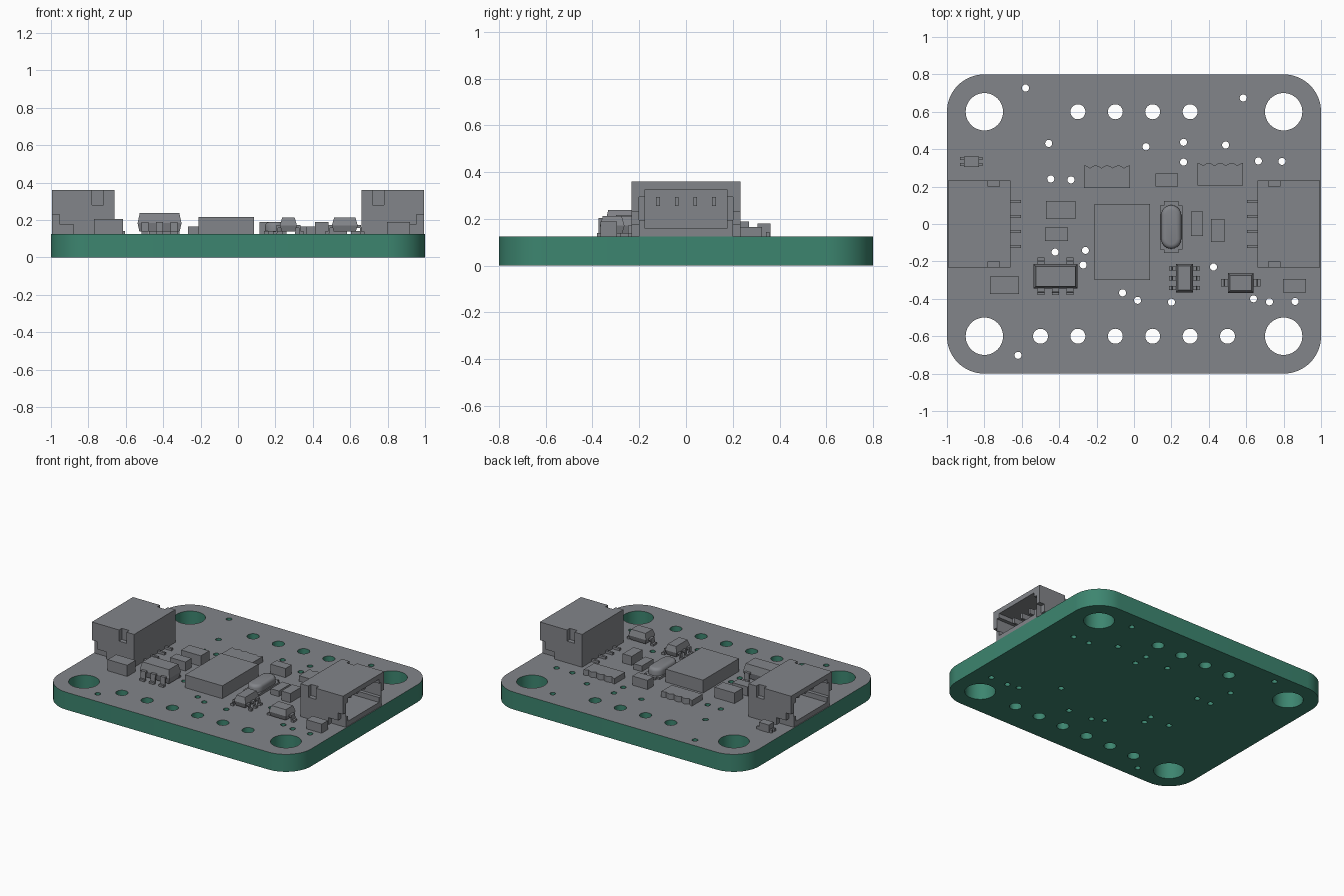
import bpy, bmesh, math

if "Cube" in bpy.data.objects:
    bpy.data.objects.remove(bpy.data.objects["Cube"])

TOP = 0.125  # upper surface of the board


def material(name, rgb):
    m = bpy.data.materials.new(name)
    m.diffuse_color = (*rgb, 1)
    m.use_nodes = True
    m.node_tree.nodes["Principled BSDF"].inputs["Base Color"].default_value = m.diffuse_color
    return m


GREEN = material("board_green", (0.046, 0.235, 0.16))
GRAY = material("part_gray", (0.225, 0.233, 0.252))


def finish(name, bm, mats=(GRAY,), smooth=False):
    bmesh.ops.recalc_face_normals(bm, faces=bm.faces[:])
    me = bpy.data.meshes.new(name)
    bm.to_mesh(me)
    bm.free()
    for m in mats:
        me.materials.append(m)
    ob = bpy.data.objects.new(name, me)
    bpy.context.collection.objects.link(ob)
    if smooth:
        bpy.ops.object.select_all(action='DESELECT')
        ob.select_set(True)
        bpy.context.view_layer.objects.active = ob
        bpy.ops.object.shade_smooth_by_angle(angle=math.radians(30))
    return ob


def add_loft(bm, rings):
    """Rings of equal point count, capped at both ends."""
    loops = [[bm.verts.new(p) for p in r] for r in rings]
    n = len(loops[0])
    for a, b in zip(loops, loops[1:]):
        for i in range(n):
            j = (i + 1) % n
            bm.faces.new((a[i], a[j], b[j], b[i]))
    bm.faces.new(loops[0][::-1])
    bm.faces.new(loops[-1])


def rect(x0, x1, y0, y1, z, d=0.0):
    return [(x0 + d, y0 + d, z), (x1 - d, y0 + d, z), (x1 - d, y1 - d, z), (x0 + d, y1 - d, z)]


def boxes(name, items):
    bm = bmesh.new()
    for x0, x1, y0, y1, z0, z1 in items:
        add_loft(bm, [rect(x0, x1, y0, y1, z0), rect(x0, x1, y0, y1, z1)])
    return finish(name, bm)


def arc(cx, cy, r, a0, a1, n):
    return [(cx + r * math.cos(math.radians(a0 + (a1 - a0) * i / n)),
             cy + r * math.sin(math.radians(a0 + (a1 - a0) * i / n))) for i in range(n + 1)]


# Board: rounded outline with round holes, top face gray, all else green
outline = []
for cx, cy, a in ((0.8, 0.6, 0), (-0.8, 0.6, 90), (-0.8, -0.6, 180), (0.8, -0.6, 270)):
    outline += arc(cx, cy, 0.2, a, a + 90, 16)
holes = [(x, y, 0.1, 48) for x in (-0.8, 0.8) for y in (-0.6, 0.6)]
holes += [(-0.5 + 0.2 * i, -0.6, 0.04, 32) for i in range(6)]
holes += [(-0.3 + 0.2 * i, 0.6, 0.04, 32) for i in range(4)]
vias = [(-.58, .727), (.584, .674), (-.456, .431), (.064, .413), (.265, .437), (.49, .422),
        (.265, .331), (.665, .337), (.791, .335), (-.445, .241), (-.337, .236), (-.422, -.15),
        (-.26, -.141), (-.272, -.219), (-.061, -.368), (.019, -.408), (.2, -.418),
        (.425, -.23), (.639, -.4), (.724, -.416), (.861, -.414), (-.62, -.702)]
holes += [(x, y, 0.019, 20) for x, y in vias]
cu = bpy.data.curves.new("board_profile", 'CURVE')
cu.dimensions = '2D'
cu.fill_mode = 'BOTH'
cu.extrude = TOP / 2
for pts in [outline] + [arc(x, y, r, 0, 360, n)[:-1] for x, y, r, n in holes]:
    sp = cu.splines.new('POLY')
    sp.points.add(len(pts) - 1)
    for p, q in zip(sp.points, pts):
        p.co = (q[0], q[1], 0, 1)
    sp.use_cyclic_u = True
profile = bpy.data.objects.new("board_profile", cu)
bpy.context.collection.objects.link(profile)
dg = bpy.context.evaluated_depsgraph_get()
flat = bpy.data.meshes.new_from_object(profile.evaluated_get(dg))
bm = bmesh.new()
bm.from_mesh(flat)
bpy.data.objects.remove(profile)
bmesh.ops.remove_doubles(bm, verts=bm.verts[:], dist=1e-5)
bmesh.ops.translate(bm, verts=bm.verts[:], vec=(0, 0, TOP / 2))
bmesh.ops.recalc_face_normals(bm, faces=bm.faces[:])
bm.normal_update()
for f in bm.faces:
    f.material_index = 1 if all(v.co.z > TOP - 1e-4 for v in f.verts) else 0
finish("circuit_board", bm, (GREEN, GRAY), smooth=True)

# Side connectors: hollow housing opening outward, contacts and solder legs
PIN_Y = (-0.12, -0.04, 0.04, 0.12)
for side in ("right", "left"):
    house = boxes(side + "_connector_housing", [(0.66, 0.995, -0.233, 0.233, TOP, 0.36)])
    cuts = [(0.72, 1.1, -0.175, 0.175, 0.16, 0.325), (0.8, 1.1, -0.2, 0.2, 0.195, 0.295)]
    for s in (-1, 1):
        y0, y1 = sorted((s * 0.201, s * 0.3))
        cuts += [(0.72, 0.78, y0, y1, 0.28, 0.4), (0.88, 1.1, y0, y1, 0.1, 0.176),
                 (0.955, 1.1, y0, y1, 0.15, 0.23)]
    cutter = boxes("cutter", cuts)
    cutter.hide_render = True
    mod = house.modifiers.new("hollow", 'BOOLEAN')
    mod.operation = 'DIFFERENCE'
    mod.solver = 'EXACT'
    mod.use_self = True
    mod.object = cutter
    dg = bpy.context.evaluated_depsgraph_get()
    me = bpy.data.meshes.new_from_object(house.evaluated_get(dg))
    house.modifiers.clear()
    house.data = me
    bpy.data.objects.remove(cutter)
    pins = boxes(side + "_connector_contacts",
                 [(0.7, 0.92, y - 0.008, y + 0.008, 0.255, 0.295) for y in PIN_Y] +
                 [(0.605, 0.67, y - 0.008, y + 0.008, TOP, 0.142) for y in PIN_Y])
    if side == "left":
        house.rotation_euler.z = pins.rotation_euler.z = math.pi

# Plain block components
for name, x0, x1, y0, y1, z in (
        ("main_chip", -.21, .086, -.3, .107, .217),
        ("capacitor_a", -.47, -.313, .027, .122, .2),
        ("capacitor_b", -.475, -.353, -.09, -.02, .19),
        ("capacitor_c", -.77, -.615, -.375, -.28, .205),
        ("capacitor_d", .116, .236, .2, .27, .19),
        ("capacitor_e", .304, .368, -.064, .066, .165),
        ("capacitor_f", .412, .483, -.097, .026, .19),
        ("capacitor_g", .797, .919, -.365, -.295, .19)):
    boxes(name, [(x0, x1, y0, y1, TOP, z)])

# Indicator light: thin base with metal ends and a raised lens
boxes("indicator_light", [(-.91, -.83, .305, .362, TOP, .18),
                          (-.93, -.91, .31, .325, TOP, .145), (-.93, -.91, .342, .357, TOP, .145),
                          (-.83, -.81, .31, .325, TOP, .145), (-.83, -.81, .342, .357, TOP, .145)])

# Resistor arrays: thin plates with a scalloped rear edge
for name, x0, y0 in (("resistor_array_left", -.266, .192), ("resistor_array_right", .339, .205)):
    pts = [(x0, y0), (x0 + .244, y0)]
    for i in range(25):
        t = 1 - i / 24
        pts.append((x0 + .244 * t, y0 + .107 + .014 * abs(math.cos(4 * math.pi * t))))
    bm = bmesh.new()
    add_loft(bm, [[(x, y, z) for x, y in pts] for z in (TOP, .165)])
    finish(name, bm)


def molded(name, x0, x1, y0, y1, z0, z1):
    """Chip body whose walls slope away from a middle parting line."""
    zm = z0 + (z1 - z0) * 0.45
    bm = bmesh.new()
    add_loft(bm, [rect(x0, x1, y0, y1, z0, .01), rect(x0, x1, y0, y1, zm),
                  rect(x0, x1, y0, y1, z1, .012)])
    finish(name, bm)


def legs(name, items, reach, width, rise, t=0.014):
    """Bent legs; each item is the root (x, y) and outward direction (dx, dy)."""
    prof = [(-.01, rise), (reach * .5, rise), (reach * .6, TOP + t), (reach, TOP + t),
            (reach, TOP), (reach * .4, TOP), (reach * .3, rise - t), (-.01, rise - t)]
    bm = bmesh.new()
    for x, y, dx, dy in items:
        add_loft(bm, [[(x + dx * u - dy * w, y + dy * u + dx * w, z) for u, z in prof]
                      for w in (-width / 2, width / 2)])
    finish(name, bm)


# Regulator with five legs
molded("regulator_body", -.537, -.302, -.345, -.215, .138, .238)
legs("regulator_legs", [(x, -.345, 0, -1) for x in (-.497, -.42, -.343)] +
     [(x, -.215, 0, 1) for x in (-.497, -.343)], .035, .038, .19)

# Six-legged transistor pair
molded("transistor_body", .224, .315, -.365, -.213, .138, .212)
legs("transistor_legs", [(x, y, d, 0) for x, d in ((.224, -1), (.315, 1))
                         for y in (-.238, -.29, -.342)], .037, .022, .172)

# Diode with two broad legs
molded("diode_body", .502, .64, -.368, -.263, .138, .212)
legs("diode_legs", [(.502, -.315, -1, 0), (.64, -.315, 1, 0)], .036, .04, .172)


# Crystal: notched base flange and rounded can
def stadium(cx, cy, r, half, z):
    pts = arc(cx, cy + half, r, 0, 180, 12) + arc(cx, cy - half, r, 180, 360, 12)
    return [(x, y, z) for x, y in pts]


boxes("crystal_base", [(.138, .26, -.135, .1, TOP, .14), (.16, .238, -.155, .122, TOP, .14)])
bm = bmesh.new()
add_loft(bm, [stadium(.199, -.016, r, .063, z) for r, z in
              ((.054, .14), (.054, .17), (.05, .18), (.042, .187), (.03, .19))])
finish("crystal_can", bm, smooth=True)
